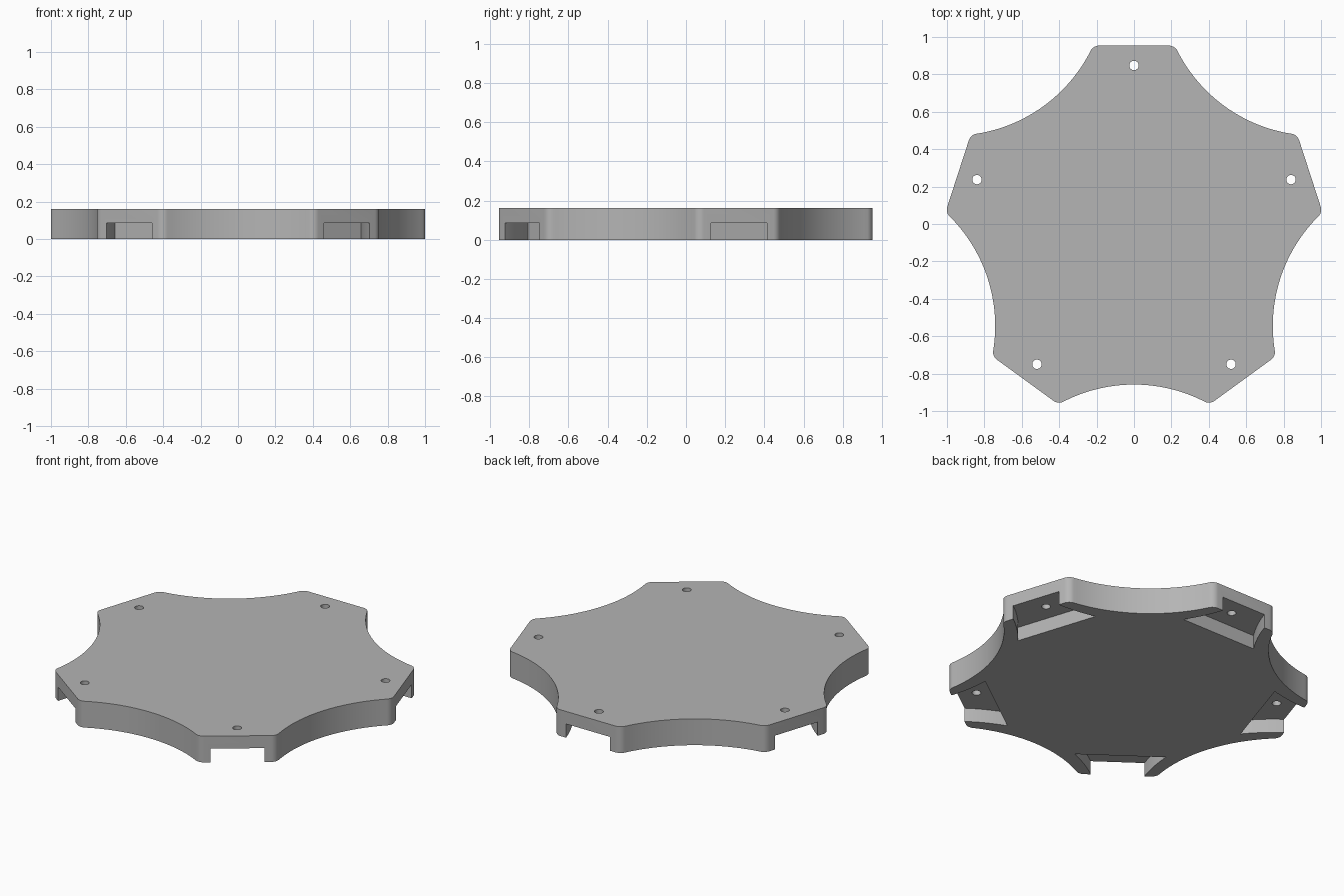
import bpy, bmesh
from math import sin, cos, pi, sqrt, atan2, radians
from mathutils import Matrix, Vector

if "Cube" in bpy.data.objects:
    bpy.data.objects.remove(bpy.data.objects["Cube"])

CENTRE = Vector((0, -0.0355, 0))
HEIGHT, POCKET = 0.162, 0.085
TIP, SCOOP, SCOOP_DIST, FILLET = 0.989, 0.827, 1.65, 0.05
ARMS = [radians(90 + 72 * i) for i in range(5)]

grey = bpy.data.materials.new("mid grey")
grey.use_nodes = True
grey.diffuse_color = (0.46, 0.46, 0.46, 1)
grey.node_tree.nodes["Principled BSDF"].inputs["Base Color"].default_value = grey.diffuse_color


def arc(cx, cy, r, a, b, n):
    return [(cx + r * cos(a + (b - a) * i / n), cy + r * sin(a + (b - a) * i / n))
            for i in range(n + 1)]


def prism(bm, points, z0, z1, angle=0):
    """Extrude a closed profile, turned about the plate centre."""
    turn = Matrix.Translation(CENTRE) @ Matrix.Rotation(angle, 4, 'Z')
    face = bm.faces.new([bm.verts.new(turn @ Vector((u, v, z0))) for u, v in points])
    top = bmesh.ops.extrude_face_region(bm, geom=[face])["geom"]
    bmesh.ops.translate(bm, vec=(0, 0, z1 - z0),
                        verts=[g for g in top if isinstance(g, bmesh.types.BMVert)])


def make(name, bm):
    bmesh.ops.recalc_face_normals(bm, faces=bm.faces)
    mesh = bpy.data.meshes.new(name)
    bm.to_mesh(mesh)
    bm.free()
    mesh.materials.append(grey)
    obj = bpy.data.objects.new(name, mesh)
    bpy.context.collection.objects.link(obj)
    return obj


# Plate outline: rounded flat tips joined by concave scoops
su, sv = SCOOP_DIST * cos(pi / 5), SCOOP_DIST * sin(pi / 5)
fu = TIP - FILLET
fv = sv - sqrt((SCOOP + FILLET) ** 2 - (su - fu) ** 2)
lean = atan2(sv - fv, su - fu)
sweep = lean - pi / 5
tip = arc(fu, -fv, FILLET, -lean, 0, 8) + arc(fu, fv, FILLET, 0, lean, 8)
scoop = arc(su, sv, SCOOP, pi + lean, pi + pi / 5 - sweep, 40)[1:-1]
outline = []
for a in ARMS:
    outline += [(u * cos(a) - v * sin(a), u * sin(a) + v * cos(a)) for u, v in tip + scoop]
bm = bmesh.new()
prism(bm, outline, 0, HEIGHT)
plate = make("base_plate", bm)

# Flared pockets open at each tip, and screw holes above them
steps = [i / 10 for i in range(11)]
wall = [(TIP - 0.22 * t, 0.15 + 0.105 * t - 0.035 * t * (1 - t)) for t in steps]
wall = [(TIP + 0.1, 0.15)] + wall
pocket = wall + [(u, -v) for u, v in reversed(wall)]
pockets, holes = bmesh.new(), bmesh.new()
for a in ARMS:
    prism(pockets, pocket, -0.1, POCKET, a)
    prism(holes, arc(0.883, 0, 0.025, 0, 2 * pi, 32)[:-1], -0.1, HEIGHT + 0.1, a)

cutters = [make("pocket_cutter", pockets), make("hole_cutter", holes)]
for cutter in cutters:
    cutter.hide_render = True
    mod = plate.modifiers.new(cutter.name, 'BOOLEAN')
    mod.operation, mod.solver, mod.object = 'DIFFERENCE', 'EXACT', cutter

# Bake the cuts and drop the helpers
bpy.context.view_layer.update()
baked = bpy.data.meshes.new_from_object(plate.evaluated_get(bpy.context.evaluated_depsgraph_get()))
plate.modifiers.clear()
plate.data = baked
for cutter in cutters:
    bpy.data.objects.remove(cutter)

bpy.ops.object.select_all(action='DESELECT')
plate.select_set(True)
bpy.context.view_layer.objects.active = plate
bpy.ops.object.shade_smooth_by_angle(angle=radians(30))
